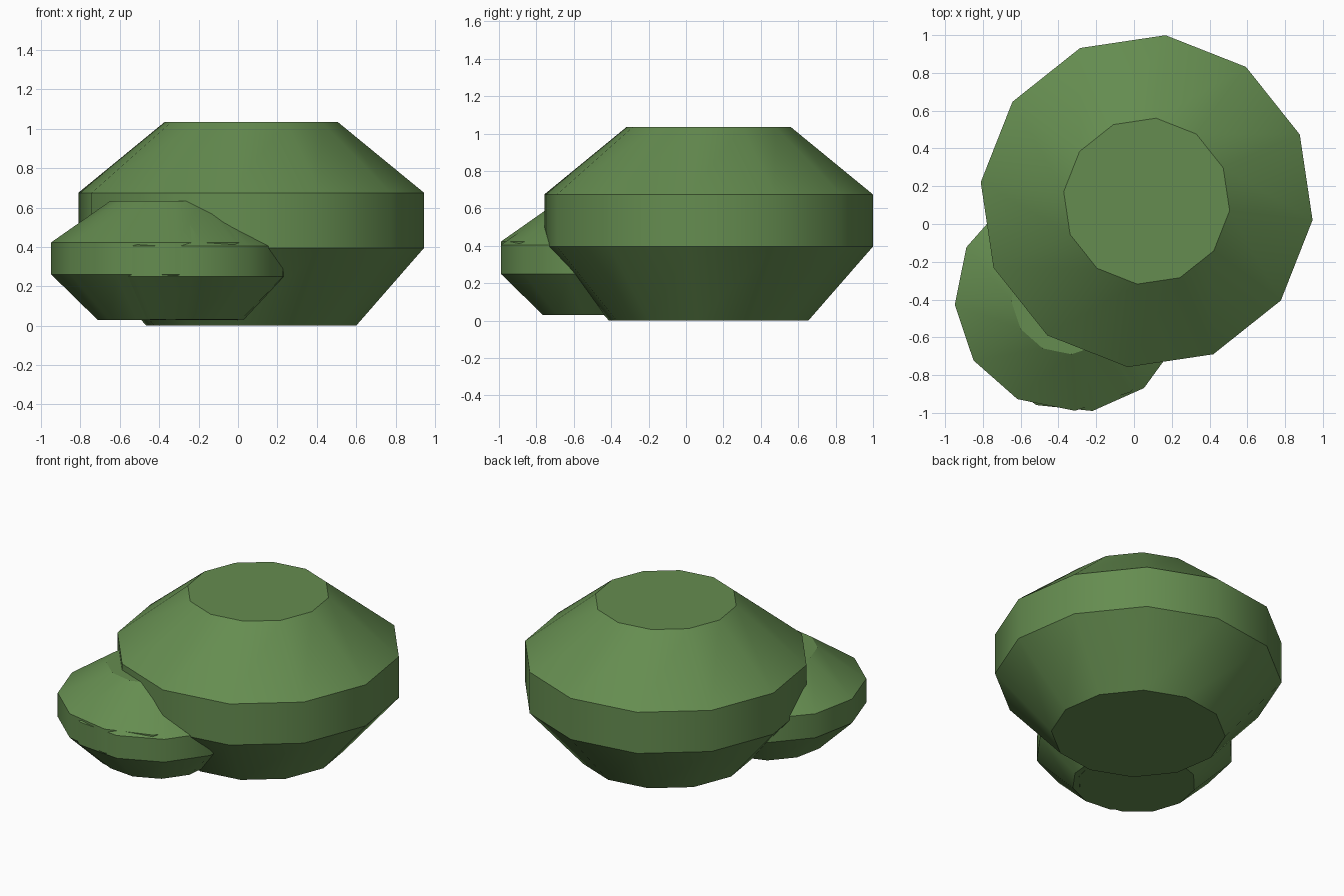
import bpy
import bmesh
from math import cos, sin, tau, radians

cube = bpy.data.objects.get("Cube")
if cube:
    bpy.data.objects.remove(cube, do_unlink=True)

# Leaf colour
leaf = bpy.data.materials.new("leaf_green")
leaf.use_nodes = True
leaf.diffuse_color = (0.13, 0.265, 0.08, 1)
leaf.node_tree.nodes["Principled BSDF"].inputs["Base Color"].default_value = leaf.diffuse_color

SIDES = 12
# Shared clump profile: (fraction of radius, fraction of height)
PROFILE = [(0.607, 0), (1, 0.382), (1, 0.652), (0.5, 1)]


def clump(name, centre, radius, height, turn):
    """Faceted bush clump: flat base, straight belt, sloped crown."""
    bm = bmesh.new()
    rings = []
    for r, h in PROFILE:
        angles = [radians(turn) + tau * i / SIDES for i in range(SIDES)]
        rings.append([bm.verts.new((radius * r * cos(a), radius * r * sin(a), height * h))
                      for a in angles])
    for low, high in zip(rings, rings[1:]):
        for i in range(SIDES):
            j = (i + 1) % SIDES
            bm.faces.new((low[i], low[j], high[j], high[i]))
    bm.faces.new(rings[0][::-1])
    bm.faces.new(rings[-1])
    mesh = bpy.data.meshes.new(name)
    bm.to_mesh(mesh)
    bm.free()
    mesh.materials.append(leaf)
    obj = bpy.data.objects.new(name, mesh)
    obj.location = centre
    bpy.context.collection.objects.link(obj)
    # Smooth around the sides, crisp between the bands
    bpy.ops.object.select_all(action="DESELECT")
    obj.select_set(True)
    bpy.context.view_layer.objects.active = obj
    bpy.ops.object.shade_smooth_by_angle(angle=radians(35))


# Main bush and the two overlapping low clumps beside it
clump("large_bush", (0.067, 0.121, 0), 0.884, 1.035, 23.5)
clump("small_bush_outer", (-0.35, -0.39, 0.03), 0.6, 0.603, 3.6)
clump("small_bush_inner", (-0.31, -0.42, 0.031), 0.577, 0.573, 9)
